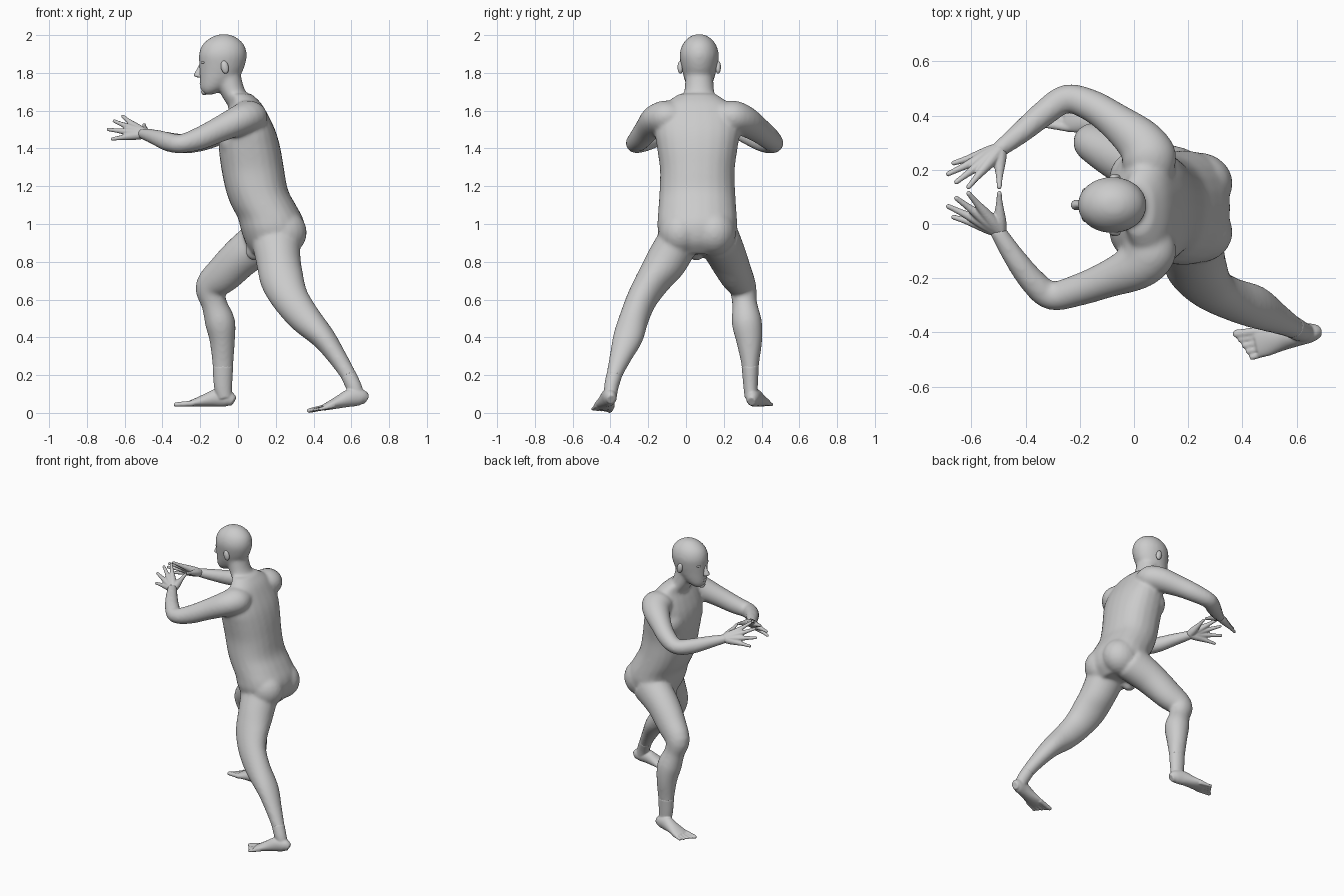
import bpy
import bmesh
from math import cos, sin, tau, copysign
from mathutils import Vector, Matrix

cube = bpy.data.objects.get("Cube")
if cube:
    bpy.data.objects.remove(cube, do_unlink=True)

clay = bpy.data.materials.new("grey_clay")
clay.use_nodes = True
grey = (0.6, 0.6, 0.6, 1)
clay.diffuse_color = grey
clay.node_tree.nodes["Principled BSDF"].inputs["Base Color"].default_value = grey

X_AXIS, Y_AXIS, Z_AXIS = Matrix.Identity(3)
MIDLINE = 0.07


def smooth_rings(rings, steps=4):
    """Catmull-Rom interpolation through (x, y, z, radius_a, radius_b) rings."""
    pts = [Vector(r) for r in rings]
    result = []
    for i in range(len(pts) - 1):
        p, q = pts[i], pts[i + 1]
        before = pts[i - 1] if i else p
        after = pts[i + 2] if i + 2 < len(pts) else q
        for step in range(steps):
            t = step / steps
            bend = before * (-t + 2 * t**2 - t**3) + after * (t**3 - t**2)
            main = p * (2 - 5 * t**2 + 3 * t**3) + q * (t + 4 * t**2 - 3 * t**3)
            result.append((bend + main) / 2)
    return result + [pts[-1]]


def rounded(value, power):
    return copysign(abs(value) ** power, value)


def loft(bm, rings, ref=Y_AXIS, level=False, sides=24, power=1):
    """Closed tube; level rings stay horizontal, a lower power squares the section."""
    rings = smooth_rings(rings)
    centres = [Vector(r[:3]) for r in rings]
    loops = []
    for i, ring in enumerate(rings):
        tangent = centres[min(i + 1, len(rings) - 1)] - centres[max(i - 1, 0)]
        tangent.normalize()
        a, b = X_AXIS, Y_AXIS
        if not level:
            a = (ref - tangent * ref.dot(tangent)).normalized()
            b = tangent.cross(a)
        loops.append([bm.verts.new(centres[i]
                                   + a * ring[3] * rounded(cos(tau * k / sides), power)
                                   + b * ring[4] * rounded(sin(tau * k / sides), power))
                      for k in range(sides)])
    for low, high in zip(loops, loops[1:]):
        for k in range(sides):
            n = (k + 1) % sides
            bm.faces.new((low[k], low[n], high[n], high[k]))
    bm.faces.new(loops[0][::-1])
    bm.faces.new(loops[-1])


def ball(bm, centre, radii, turn=0):
    matrix = (Matrix.Translation(centre) @ Matrix.Rotation(turn, 4, "Y")
              @ Matrix.Diagonal((*radii, 1)))
    bmesh.ops.create_uvsphere(bm, u_segments=20, v_segments=12, radius=1, matrix=matrix)


def finish(bm, name, voxel, passes):
    """Fuse the overlapping volumes into one soft skin."""
    bmesh.ops.recalc_face_normals(bm, faces=bm.faces)
    mesh = bpy.data.meshes.new(name)
    bm.to_mesh(mesh)
    bm.free()
    mesh.materials.append(clay)
    mesh.shade_smooth()
    obj = bpy.data.objects.new(name, mesh)
    bpy.context.collection.objects.link(obj)
    fuse = obj.modifiers.new("fuse", "REMESH")
    fuse.mode = "VOXEL"
    fuse.voxel_size = voxel
    fuse.use_smooth_shade = True
    soften = obj.modifiers.new("soften", "SMOOTH")
    soften.factor = 0.5
    soften.iterations = passes


# Torso: crotch to base of the neck, leaning forward
body = bmesh.new()
torso = [(.18, .84, .11, .125), (.19, .9, .15, .185), (.185, .97, .17, .21),
         (.172, 1.03, .172, .21), (.135, 1.1, .172, .205), (.1, 1.18, .165, .2),
         (.078, 1.29, .166, .198), (.062, 1.4, .163, .213), (.053, 1.49, .147, .225),
         (.048, 1.57, .115, .21), (.042, 1.64, .08, .165), (.01, 1.69, .06, .095)]
loft(body, [(x, .06, z, depth, width) for x, z, depth, width in torso], level=True, power=.88)
for side in (-1, 1):
    ball(body, (.235, .06 + side * .09, .955), (.13, .115, .125))          # buttock
    ball(body, (-.01, MIDLINE + side * .095, 1.44), (.08, .1, .1), .3)     # chest
ball(body, (.09, .055, .855), (.05, .045, .05), .3)                        # groin

# Neck and head
loft(body, [(.035, MIDLINE, 1.62, .085, .1), (-.028, MIDLINE, 1.7, .07, .08),
            (-.06, MIDLINE, 1.8, .073, .073)], level=True)
skull = [(-.155, 1.685, .025, .03), (-.135, 1.715, .064, .058), (-.11, 1.76, .092, .077),
         (-.092, 1.8, .112, .088), (-.083, 1.85, .123, .099), (-.08, 1.9, .127, .104),
         (-.078, 1.95, .11, .089), (-.076, 1.986, .07, .058), (-.075, 2.004, .028, .024)]
loft(body, [(x, MIDLINE, z, depth, width) for x, z, depth, width in skull], level=True)

# Limb paths
front_leg = [(.17, .17, .93, .11, .13), (.04, .21, .845, .105, .11), (-.07, .26, .74, .09, .1),
             (-.143, .3, .665, .073, .084), (-.127, .31, .58, .066, .068), (-.095, .322, .48, .08, .08),
             (-.083, .335, .38, .069, .067), (-.08, .34, .25, .046, .055),
             (-.079, .342, .14, .038, .048), (-.07, .345, .08, .034, .04)]
rear_leg = [(.2, -.035, .92, .11, .13), (.215, -.105, .8, .11, .118), (.235, -.175, .7, .092, .115),
            (.28, -.235, .6, .08, .098), (.355, -.275, .5, .078, .085), (.45, -.307, .4, .08, .065),
            (.522, -.345, .3, .06, .051), (.585, -.38, .2, .042, .042),
            (.613, -.395, .14, .038, .041), (.633, -.4, .09, .034, .038)]
for leg in (front_leg, rear_leg):
    loft(body, leg)

arm_radii = [(.04, .05), (.085, .1), (.082, .09), (.068, .068), (.06, .059),
             (.05, .053), (.051, .049), (.041, .041), (.028, .03)]
far_arm = [(.075, .14, 1.585), (.06, .23, 1.57), (.025, .3, 1.55), (-.07, .38, 1.5),
           (-.16, .438, 1.455), (-.25, .462, 1.425), (-.33, .41, 1.43), (-.42, .335, 1.455),
           (-.51, .265, 1.48)]
near_arm = [(.075, 0, 1.585), (.06, -.085, 1.57), (.02, -.15, 1.555), (-.1, -.205, 1.5),
            (-.21, -.245, 1.45), (-.305, -.265, 1.425), (-.37, -.215, 1.435), (-.44, -.125, 1.46),
            (-.51, -.015, 1.48)]
for arm in (far_arm, near_arm):
    loft(body, [(*centre, *radii) for centre, radii in zip(arm, arm_radii)], ref=Z_AXIS)
finish(body, "body", 0.009, 15)


# Feet: one profile stretched from heel to toe tip, with ankle and splayed toes
def foot(name, heel, tip, inner, leg):
    bm = bmesh.new()
    heel, tip = Vector(heel), Vector(tip)
    across = Vector((0, inner, 0))
    profile = [(.01, .022, .026), (.1, .035, .042), (.27, .04, .048),
               (.45, .046, .036), (.62, .055, .024), (.74, .054, .016)]
    rings = []
    for along, wide, high in profile:
        centre = heel.lerp(tip, along) + Z_AXIS * high
        rings.append((*centre, wide, high))
    loft(bm, rings)
    loft(bm, leg[-3:])
    for k in range(5):
        offset = across * (.042 - .021 * k)
        size = .016 if k == 0 else .012
        start = heel.lerp(tip, .68 - .03 * k) + offset + Z_AXIS * .018
        end = heel.lerp(tip, .97 - .045 * k) + offset * 1.15 + Z_AXIS * .011
        loft(bm, [(*start, size, size), (*end, size, size * .8)], sides=12)
        ball(bm, end, (size, size, size * .8))
    finish(bm, name, 0.005, 6)


foot("front_foot", (-.02, .345, .033), (-.335, .42, .033), -1, front_leg)
foot("rear_foot", (.685, -.395, .045), (.37, -.455, 0), 1, rear_leg)

# Hands: spread fingers fanning out of the wrist, mirrored about a shared plane
finger_tips = [(-.497, .012, 1.525), (-.61, .012, 1.57), (-.655, .03, 1.545),
               (-.685, .06, 1.5), (-.665, .1, 1.45)]
hand_plane = .125
for name, side in (("far_hand", 1), ("near_hand", -1)):
    bm = bmesh.new()
    wrist = Vector((-.495, hand_plane + side * .15, 1.477))
    for x, gap, z in finger_tips:
        tip = Vector((x, hand_plane + side * gap, z))
        rings = [(*wrist.lerp(tip, t), r, r)
                 for t, r in ((0, .026), (.25, .025), (.5, .019), (.75, .0125), (1, .0095))]
        loft(bm, rings, ref=Z_AXIS, sides=12)
        ball(bm, tip, (.0095, .0095, .0095))
    finish(bm, name, 0.004, 4)

# Face: nose, brow, lips, chin and ears
face = bmesh.new()
loft(face, [(-.19, MIDLINE, 1.85, .012, .01), (-.2, MIDLINE, 1.82, .018, .013),
            (-.212, MIDLINE, 1.785, .022, .02), (-.195, MIDLINE, 1.775, .012, .016)], level=True)
ball(face, (-.186, MIDLINE, 1.742), (.018, .028, .011))
ball(face, (-.178, MIDLINE, 1.7), (.018, .025, .018))
for side in (-1, 1):
    ball(face, (-.178, MIDLINE + side * .035, 1.855), (.018, .03, .01))
    ball(face, (-.07, MIDLINE + side * .1, 1.83), (.021, .015, .036), -.2)
finish(face, "face_features", 0.004, 3)
